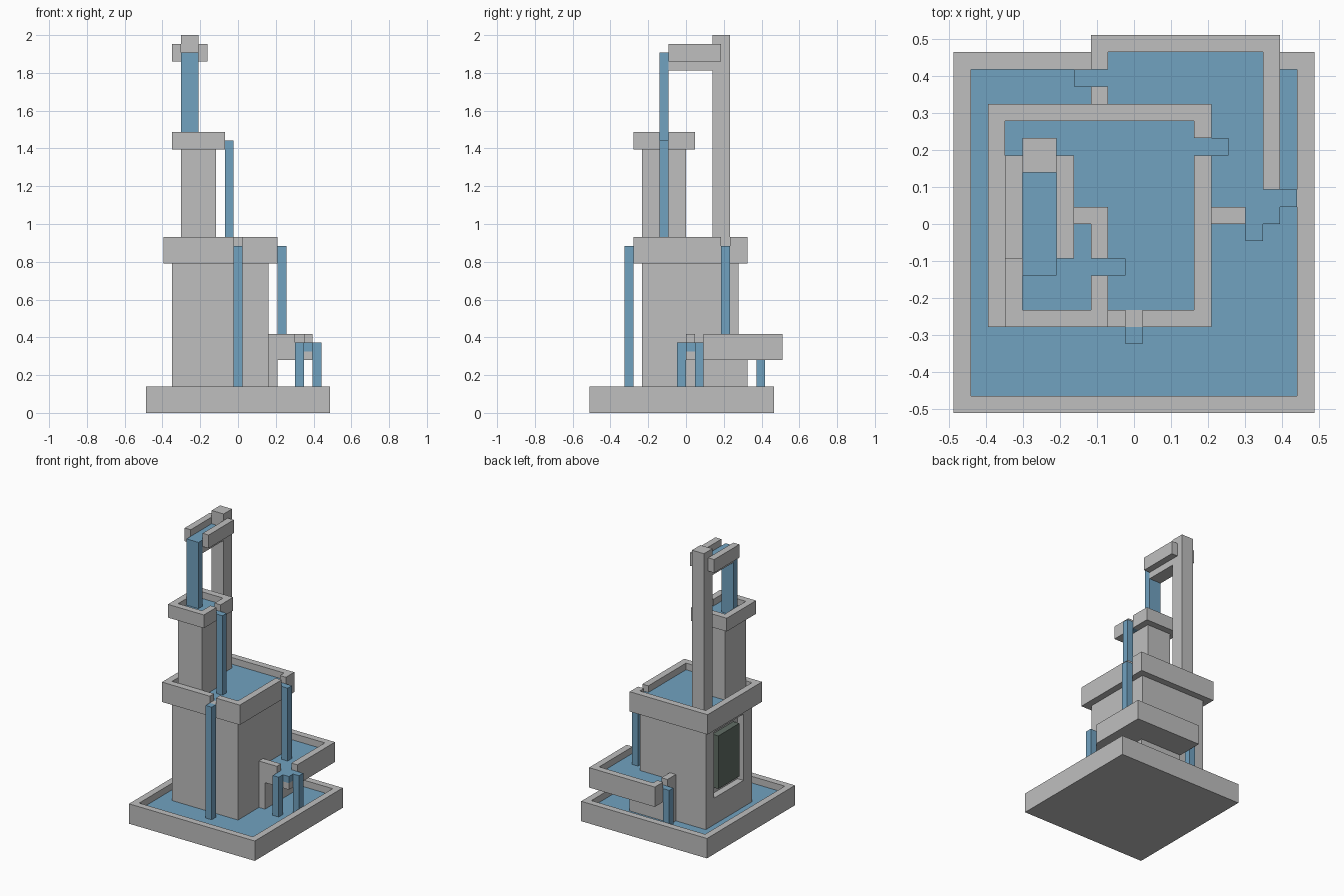
import bpy, bmesh
from mathutils import Vector

if "Cube" in bpy.data.objects:
    bpy.data.objects.remove(bpy.data.objects["Cube"])

U = 2 / 43  # one block


def P(x, y, z):
    """Block coordinates to world position."""
    return Vector(((x - 10.5) * U, (y - 11) * U, z * U))


def material(name, rgb):
    m = bpy.data.materials.new(name)
    m.use_nodes = True
    m.diffuse_color = (*rgb, 1)
    bsdf = m.node_tree.nodes["Principled BSDF"]
    bsdf.inputs["Base Color"].default_value = (*rgb, 1)
    bsdf.inputs["Roughness"].default_value = 0.8
    return m


STONE = material("grey stone", (0.52, 0.52, 0.52))
WATER = material("blue water", (0.165, 0.36, 0.53))
GLASS = material("dark glass", (0.12, 0.155, 0.13))


def add_box(bm, x0, x1, y0, y1, z0, z1):
    lo, hi = P(x0, y0, z0), P(x1, y1, z1)
    for v in bmesh.ops.create_cube(bm, size=1)["verts"]:
        v.co = Vector([hi[i] if v.co[i] > 0 else lo[i] for i in range(3)])


def finish(name, bm, mat):
    bmesh.ops.recalc_face_normals(bm, faces=bm.faces)
    me = bpy.data.meshes.new(name)
    bm.to_mesh(me)
    bm.free()
    me.materials.append(mat)
    ob = bpy.data.objects.new(name, me)
    bpy.context.collection.objects.link(ob)
    return ob


def blocks(name, mat, *boxes):
    bm = bmesh.new()
    for b in boxes:
        add_box(bm, *b)
    return finish(name, bm, mat)


# Lower pool
blocks("lower_basin", STONE,
       (0, 21, 0, 21, 0, 1),
       (0, 21, 0, 1, 1, 3), (0, 21, 20, 21, 1, 3),
       (0, 1, 1, 20, 1, 3), (20, 21, 1, 20, 1, 3))
blocks("lower_water", WATER, (1, 20, 1, 20, 1, 2))

# Main tower with a recessed opening on its -x wall
bm = bmesh.new()
add_box(bm, 3, 14, 6, 17, 2, 17)
bmesh.ops.recalc_face_normals(bm, faces=bm.faces)
wall = next(f for f in bm.faces if f.normal.x < -0.9)
bmesh.ops.inset_individual(bm, faces=[wall], thickness=U)
mid = wall.calc_center_median()
for v in wall.verts:
    v.co = P(3, 15 if v.co.y > mid.y else 8, 16 if v.co.z > mid.z else 6)
back = bmesh.ops.extrude_discrete_faces(bm, faces=[wall])["faces"][0]
for v in back.verts:
    v.co.x += U
finish("main_tower", bm, STONE)
blocks("window", GLASS, (3, 4, 9, 14, 7, 15))

# Middle pool, with spouts at the front and the +x side
blocks("middle_basin", STONE,
       (2, 15, 5, 18, 17, 18),
       (2, 10, 5, 6, 18, 20), (11, 15, 5, 6, 18, 20), (10, 11, 5, 6, 19, 19),
       (2, 15, 17, 18, 18, 20), (2, 3, 6, 17, 18, 20),
       (14, 15, 6, 15, 18, 20), (14, 15, 16, 17, 18, 20))
blocks("middle_water", WATER,
       (3, 14, 6, 17, 18, 19), (10, 11, 5, 6, 18, 19), (14, 15, 15, 16, 18, 19))

# Upper tower and its pool
blocks("upper_tower", STONE, (4, 8, 6, 11, 18, 30))
blocks("upper_basin", STONE,
       (3, 9, 5, 6, 30, 32), (3, 9, 11, 12, 30, 32), (3, 4, 6, 11, 30, 32),
       (8, 9, 6, 8, 30, 32), (8, 9, 9, 11, 30, 32))
blocks("upper_water", WATER, (4, 8, 6, 11, 30, 31), (8, 9, 8, 9, 30, 31))

# Pillar and the channel at its top
blocks("pillar", STONE, (4, 6, 14, 16, 18, 43))
blocks("channel", STONE,
       (4, 6, 9, 14, 39, 40), (3, 4, 9, 15, 40, 42), (6, 7, 9, 15, 40, 42))
blocks("channel_water", WATER, (4, 6, 9, 14, 40, 41))

# Side pool wrapping the back corner of the tower, on an L-shaped footing
blocks("side_footing", STONE, (8, 15, 17, 18, 2, 6), (14, 15, 11, 17, 2, 6))
blocks("side_basin", STONE,
       (14, 19, 11, 17, 6, 7), (8, 19, 17, 22, 6, 7),
       (8, 19, 21, 22, 7, 9), (18, 19, 13, 21, 7, 9), (14, 17, 11, 12, 7, 9),
       (8, 9, 17, 19, 7, 9), (8, 9, 20, 21, 7, 9))
blocks("side_water", WATER,
       (14, 18, 12, 17, 7, 8), (9, 18, 17, 21, 7, 8), (8, 9, 19, 20, 7, 8),
       (17, 19, 11, 12, 7, 8), (18, 19, 12, 13, 7, 8))

# Waterfalls: name, x0, x1, y, bottom, top
for name, x0, x1, y, z0, z1 in (
        ("channel_fall", 4, 6, 8, 31, 41),
        ("upper_fall", 9, 10, 8, 19, 31),
        ("front_fall", 10, 11, 4, 2, 19),
        ("side_fall", 15, 16, 15, 8, 19),
        ("corner_fall_front", 17, 18, 10, 2, 8),
        ("corner_fall_side", 19, 20, 12, 2, 8),
        ("back_fall", 7, 8, 19, 2, 8)):
    blocks(name, WATER, (x0, x1, y, y + 1, z0, z1))
